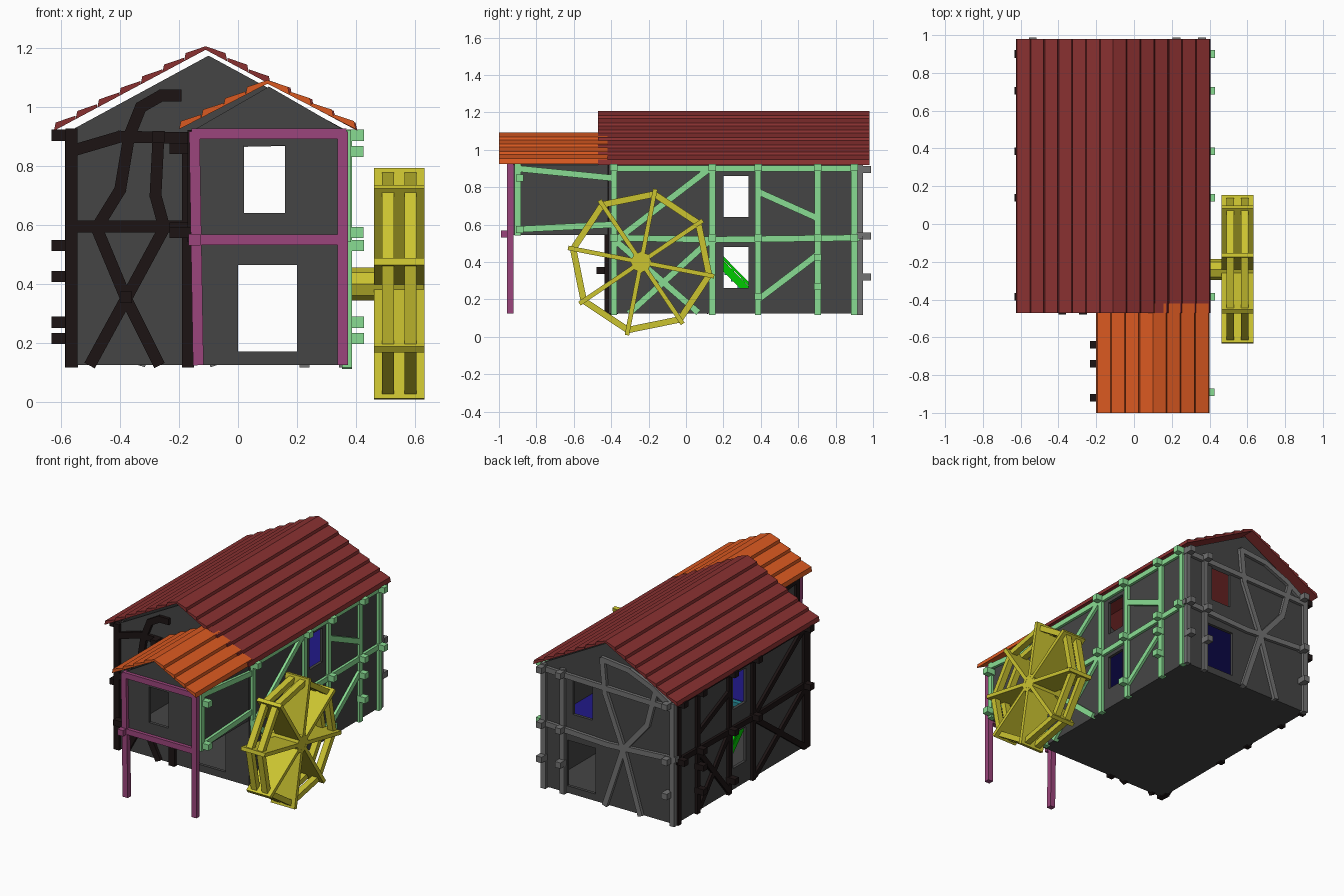
import bpy, bmesh
from math import sin, cos, radians, hypot
from mathutils import Vector, Matrix

if "Cube" in bpy.data.objects:
    bpy.data.objects.remove(bpy.data.objects["Cube"])


def material(name, r, g, b):
    m = bpy.data.materials.new(name)
    m.diffuse_color = (r, g, b, 1)
    m.use_nodes = True
    m.node_tree.nodes["Principled BSDF"].inputs["Base Color"].default_value = m.diffuse_color
    return m


WALL = material("wall_grey", .06, .06, .06)
BLACK = material("black_timber", .012, .007, .007)
MINT = material("mint_timber", .25, .72, .29)
GREY = material("grey_timber", .17, .17, .17)
PURPLE = material("purple_timber", .33, .06, .2)
RED = material("red_roof", .25, .03, .03)
ORANGE = material("orange_roof", .7, .1, .015)
YELLOW = material("yellow_wood", .6, .55, .03)
BLUE = material("blue_floor", .015, .01, .25)
GREEN = material("green_rail", .0, .6, .0)
TEAL = material("teal_step", .02, .25, .3)


def make(name, bm, mat):
    bmesh.ops.recalc_face_normals(bm, faces=bm.faces)
    me = bpy.data.meshes.new(name)
    bm.to_mesh(me)
    bm.free()
    ob = bpy.data.objects.new(name, me)
    bpy.context.collection.objects.link(ob)
    me.materials.append(mat)
    return ob


def prism(bm, profile, y0, y1):
    """Extrude an xz profile from y0 to y1."""
    a = [bm.verts.new((x, y0, z)) for x, z in profile]
    b = [bm.verts.new((x, y1, z)) for x, z in profile]
    n = len(profile)
    bm.faces.new(a)
    bm.faces.new(b[::-1])
    for i in range(n):
        bm.faces.new((a[i], a[(i + 1) % n], b[(i + 1) % n], b[i]))


def box(bm, x0, x1, y0, y1, z0, z1):
    prism(bm, [(x0, z0), (x1, z0), (x1, z1), (x0, z1)], y0, y1)


def beam(bm, p, q, width, depth, normal):
    """Bar from p to q, depth measured along normal."""
    p, q, n = Vector(p), Vector(q), Vector(normal)
    d = q - p
    u = d.normalized()
    s = n.cross(u)
    rot = Matrix((u, s, n)).transposed().to_4x4()
    m = Matrix.Translation((p + q) / 2) @ rot @ Matrix.Diagonal((d.length, width, depth, 1))
    bmesh.ops.create_cube(bm, size=1, matrix=m)


def frame(name, mat, axis, c, out, lines, joints, width=.034):
    """Half-timbering on the plane axis=c: polylines plus protruding beam ends."""
    bm = bmesh.new()
    place = (lambda u, v, o=0: (c + o, u, v)) if axis == 'x' else (lambda u, v, o=0: (u, c + o, v))
    normal = (1, 0, 0) if axis == 'x' else (0, 1, 0)
    for line in lines:
        for (u0, v0), (u1, v1) in zip(line, line[1:]):
            k = .008 / hypot(u1 - u0, v1 - v0)
            du, dv = (u1 - u0) * k, (v1 - v0) * k
            beam(bm, place(u0 - du, v0 - dv), place(u1 + du, v1 + dv), width, .034, normal)
    for u, v in joints:
        beam(bm, place(u, v), place(u, v, out), .04, .038, (0, 0, 1))
    return make(name, bm, mat)


def cut(ob, cutters):
    for bm in cutters:
        c = make("cutter", bm, WALL)
        c.hide_render = True
        md = ob.modifiers.new("cut", 'BOOLEAN')
        md.operation, md.solver, md.object = 'DIFFERENCE', 'EXACT', c
        bpy.context.view_layer.objects.active = ob
        bpy.ops.object.modifier_apply(modifier=md.name)
        bpy.data.objects.remove(c)


def shape(fn, *args):
    bm = bmesh.new()
    fn(bm, *args)
    return bm


def gable(xl, xr, z0, ze, zp):
    return [(xl, z0), (xr, z0), (xr, ze), ((xl + xr) / 2, zp), (xl, ze)]


# Hollow walls with window and door openings
upper = (.02, .16, -1.5, 1.5, .64, .87)
house = make("house_walls", shape(prism, gable(-.57, .37, .125, .92, 1.175), -.415, .925), WALL)
cut(house, [shape(prism, gable(-.55, .35, .145, 1.0, 1.3), -.395, .905),
            shape(box, *upper),
            shape(box, 0, .2, -1.5, 1.5, .17, .465),
            shape(box, -1, 1, .2, .335, .64, .86),
            shape(box, -1, 1, .2, .335, .26, .48)])
annex = make("annex_walls", shape(prism, gable(-.155, .365, .545, .92, 1.07), -.935, -.416), WALL)
cut(annex, [shape(prism, gable(-.135, .345, .565, 1.0, 1.2), -.915, -.3),
            shape(box, *upper)])


# Roofs of overlapping planks
def roof(name, mat, xc, half, z0, z1, n, y0, y1):
    bm = bmesh.new()
    for s in (-1, 1):
        for i in range(n):
            a, b = i / n, (i + 1) / n
            xa, xb = xc + s * half * (1 - a), xc + s * half * (1 - b)
            za, zb = z0 + (z1 - z0) * a, z0 + (z1 - z0) * b
            prism(bm, [(xa, za), (xb, zb), (xb, zb + .012), (xa - s * .006 + s * .0, za + .028)][::s], y0, y1)
    return make(name, bm, mat)


roof("main_roof", RED, -.11, .515, .92, 1.195, 7, -.47, .98)
roof("annex_roof", ORANGE, .1, .3, .925, 1.08, 4, -1, -.42)

# Half-timbering, right and left sides
posts = [-.385, .14, .385, .705, .9]
side = [[(y, .125), (y, .915)] for y in posts]
side += [[(-.39, .9), (.91, .9)], [(-.39, .53), (.14, .52), (.92, .53)],
         [(.4, .77), (.69, .64)]]
right = side + [[(-.37, .52), (.12, .895)], [(-.3, .13), (.12, .51)],
                [(-.36, .5), (.06, .135)], [(.4, .21), (.69, .43)]]
left = side + [[(-.37, .895), (.12, .54)], [(-.37, .14), (.12, .5)], [(-.37, .5), (.12, .14)],
               [(.4, .15), (.69, .5)], [(.4, .5), (.69, .15)]]
ends = [(y, z) for y in posts for z in (.53, .905)] + [(.385, .215), (.705, .27), (.705, .425)]
frame("right_timbers", MINT, 'x', .37, .058, right, ends)
frame("left_timbers", BLACK, 'x', -.57, -.063, left, ends)
wing = [[(-.9, .55), (-.9, .915)], [(-.9, .9), (-.4, .85)], [(-.9, .575), (-.4, .6)]]
frame("annex_right_timbers", MINT, 'x', .366, .06, wing, [(-.89, .85), (-.89, .575)])
frame("annex_left_timbers", BLACK, 'x', -.155, -.078,
      wing + [[(-.86, .6), (-.64, .86)], [(-.74, .59), (-.74, .88)]],
      [(-.92, .575), (-.74, .59), (-.64, .86)])

# Half-timbering, front left and back
frame("front_timbers", BLACK, 'y', -.418, -.06, [
    [(-.565, .125), (-.565, .92)], [(-.17, .125), (-.17, .9)],
    [(-.57, .595), (-.17, .595)], [(-.57, .85), (-.4, .9), (-.17, .895)],
    [(-.5, .13), (-.38, .35), (-.25, .59), (-.28, .7), (-.27, .9)],
    [(-.27, .13), (-.38, .35), (-.48, .59), (-.4, .72), (-.37, .9), (-.33, 1.0), (-.26, 1.04), (-.2, 1.04)]],
    [(-.38, .355), (-.27, .9)], .04)
frame("back_timbers", GREY, 'y', .928, .06, [
    [(.36, .125), (.36, .915)], [(.225, .125), (.225, .915)], [(-.56, .125), (-.56, .9)],
    [(.38, .54), (-.1, .52), (-.58, .55)], [(.37, .89), (-.56, .87)],
    [(-.33, .13), (-.21, .52), (-.08, .85), (-.06, 1.06), (-.25, 1.04), (-.42, .97), (-.56, .88)],
    [(-.08, .13), (-.21, .52), (-.38, .72), (-.44, .95)]],
    [(x, z) for x in (.36, .225, -.535) for z in (.32, .54, .895)])

# Annex front frame standing on two tall posts
frame("annex_front_frame", PURPLE, 'y', -.94, -.05, [
    [(-.135, .132), (-.148, .91)], [(.355, .132), (.355, .91)],
    [(-.15, .55), (.36, .55)], [(-.15, .91), (.36, .91)]], [(-.148, .55)], .036)

# Water wheel: full-width radial blades tied by two octagonal rims
CX, CY, CZ = .5475, -.24, .4
bm = bmesh.new()
spoke = lambda a, r, x: (x, CY + r * cos(radians(a)), CZ + r * sin(radians(a)))
for a in range(79, 439, 45):
    beam(bm, spoke(a, .03, CX), spoke(a, .398, CX), .024, .17, (1, 0, 0))
    for x in (.509, .586):
        beam(bm, spoke(a, .37, x), spoke(a + 45, .37, x), .034, .04, (1, 0, 0))
make("water_wheel", bm, YELLOW)
bm = bmesh.new()
bmesh.ops.create_cone(bm, cap_ends=True, segments=8, radius1=.056, radius2=.056, depth=.265,
                      matrix=Matrix.Translation((.4995, CY, CZ)) @ Matrix.Rotation(radians(90), 4, 'Y'))
make("wheel_axle", bm, YELLOW)

# Upper floor with a stair opening
bm = bmesh.new()
box(bm, -.2, .35, -.395, .905, .525, .545)
box(bm, -.55, -.2, -.395, .04, .525, .545)
box(bm, -.55, -.2, .4, .905, .525, .545)
make("upper_floor", bm, BLUE)

# Staircase with side boards and a railing
steps, rails = bmesh.new(), bmesh.new()
for i in range(11):
    y = .42 - .035 * i
    z = .145 + .036 * (i + 1)
    box(steps, -.5, -.28, y - .04, y, z - .03, z)
for x in (-.5, -.28):
    beam(rails, (x, .43, .145), (x, .05, .53), .04, .015, (1, 0, 0))
    beam(rails, (x, .46, .155), (x, .03, .595), .014, .014, (1, 0, 0))
    for i in range(7):
        y = .43 - .06 * i
        z = .145 + (.43 - y) * 1.02
        box(rails, x - .006, x + .006, y - .006, y + .006, z, z + .045)
make("stair_steps", steps, TEAL)
make("stair_railing", rails, GREEN)
